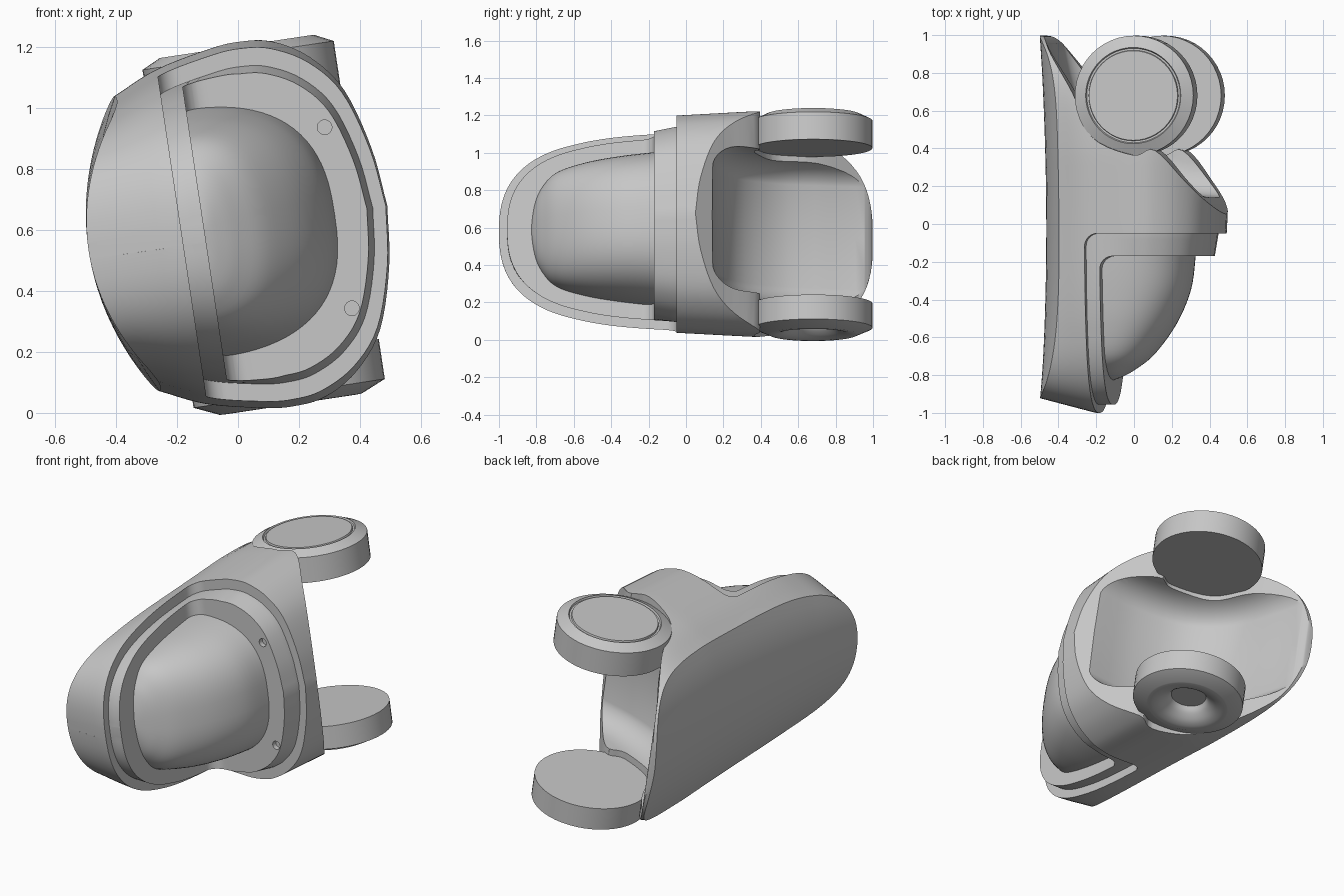
import bpy, bmesh, math
from mathutils import Matrix, Vector

cube = bpy.data.objects.get("Cube")
if cube:
    bpy.data.objects.remove(cube, do_unlink=True)

gray = bpy.data.materials.new("plain_gray")
gray.use_nodes = True
gray.diffuse_color = (0.57, 0.57, 0.57, 1)
gray.node_tree.nodes["Principled BSDF"].inputs["Base Color"].default_value = (0.57, 0.57, 0.57, 1)

# The whole part leans sideways about the y axis
LEAN = Matrix.Translation((0, 0, 0.605)) @ Matrix.Rotation(-0.15, 4, 'Y')


def clamp(v):
    return max(0.0, min(1.0, v))


def smooth(pts, n=5):
    """Catmull-Rom curve through the points."""
    p = [Vector(q) for q in pts]
    p = [2 * p[0] - p[1]] + p + [2 * p[-1] - p[-2]]
    out = []
    for i in range(1, len(p) - 2):
        a, b, c, d = p[i - 1:i + 3]
        for k in range(n):
            t = k / n
            out.append(0.5 * (2 * b + (c - a) * t + (2 * a - 5 * b + 4 * c - d) * t * t
                              + (3 * b - a - 3 * c + d) * t ** 3))
    return out + [p[-2]]


def finish(bm, name):
    bmesh.ops.recalc_face_normals(bm, faces=bm.faces)
    if bm.calc_volume(signed=True) < 0:
        bmesh.ops.reverse_faces(bm, faces=bm.faces)
    mesh = bpy.data.meshes.new(name)
    bm.to_mesh(mesh)
    bm.free()
    mesh.materials.append(gray)
    ob = bpy.data.objects.new(name, mesh)
    bpy.context.collection.objects.link(ob)
    return ob


def loft(name, rings):
    bm = bmesh.new()
    rows = [[bm.verts.new(p) for p in ring] for ring in rings]
    for a, b in zip(rows, rows[1:]):
        for i in range(len(a)):
            j = (i + 1) % len(a)
            bm.faces.new((a[i], a[j], b[j], b[i]))
    bm.faces.new(rows[0])
    bm.faces.new(rows[-1])
    return finish(bm, name)


def prism(name, profile):
    return loft(name, [[(x, y, z) for x, y in profile] for z in (-1, 1)])


def lathe(name, profile, center, steps=48):
    bm = bmesh.new()
    vs = [bm.verts.new((r, 0, z)) for r, z in profile]
    es = [bm.edges.new(e) for e in zip(vs, vs[1:])]
    bmesh.ops.spin(bm, geom=vs + es, axis=(0, 0, 1), cent=(0, 0, 0),
                   angle=math.tau, steps=steps)
    bmesh.ops.remove_doubles(bm, verts=bm.verts, dist=0.0001)
    bmesh.ops.translate(bm, verts=bm.verts, vec=center)
    return finish(bm, name)


def cut(ob, cutters):
    """Subtract each cutter, using the first solver that leaves a solid."""
    for c in cutters:
        c.hide_render = True
        mod = ob.modifiers.new("cut", 'BOOLEAN')
        mod.operation, mod.object = 'DIFFERENCE', c
        for solver in ('EXACT', 'MANIFOLD', 'FLOAT'):
            mod.solver = solver
            bpy.context.view_layer.update()
            ev = ob.evaluated_get(bpy.context.evaluated_depsgraph_get())
            mesh = bpy.data.meshes.new_from_object(ev)
            if len(mesh.polygons) > 50:
                break
        ob.modifiers.clear()
        if len(mesh.polygons) > 50:
            ob.data = mesh
        bpy.data.objects.remove(c, do_unlink=True)


# Shell section: bowed back plus rounded sides and front
EDGE = .49
side = smooth([(-.33, EDGE), (-.185, .555), (0, .597), (.1, .605), (.2, .59), (.32, .525),
               (.42, .405), (.485, .2), (.51, 0)], 5)
section = [(p.x, p.y, 0) for p in side] + [(p.x, -p.y, 0) for p in side[-2::-1]]
section += [(0, EDGE * k / 8, 1) for k in range(-7, 8)]


def shell_ring(y, su, sw):
    f = max(.06, max(0, 1 - abs(y) ** (3.4 if y < 0 else 6.5)) ** 0.4)
    taper = 1 + .09 * (max(-.6, min(.38, y)) - .38)
    draft = .25 * clamp((-.05 - y) / .15) * .15
    ring = []
    for u, w, on_back in section:
        if on_back:
            u = -.46 + .13 * (w / EDGE) ** 2 * f * f
        else:
            u -= .13 * (1 - f * f) * clamp((-.185 - u) / .145)
        u -= .035 * y * y * clamp(-u / .46)
        slant = .26 * max(0, -u - .2) * clamp(-y) ** 4
        lean_in = taper - draft * clamp((u + .1) / .2)
        if u > 0:
            u *= lean_in
        ring.append((u * su, (y + slant) * (su + 1) / 2, w * f * sw * lean_in))
    return ring


def shell(name, su, sw, y_end):
    n = 60
    a1 = math.acos(-y_end)
    return loft(name, [shell_ring(-math.cos(a1 * i / n), su, sw) for i in range(n + 1)])


def step_cutter(u, y, r):
    """Removes the front corner, leaving an L with a rounded inside corner."""
    arc = [(u + r - r * math.cos(t), y - r + r * math.sin(t))
           for t in [math.pi / 2 * k / 8 for k in range(9)]]
    return prism("step_cutter", [(u, -1.4)] + arc + [(1, y), (1, -1.4)])


HUB = (.085, .68, .012)
R = .317

# Outer shell with open joint socket
body = shell("outer_shell", 1, 1, 1)
arm_curve = smooth([(-.6, 1.0), (-.49, .998), (-.445, .98), (-.39, .9), (-.25, .69), (-.14, .46),
                    (.085, .365), (.2, .39), (.36, .21), (.52, .02), (.62, -.1)], 5)
arm_cut = prism("arm_cutter", [(p.x, p.y) for p in arm_curve] + [(1.3, -.1), (1.3, 1.5), (-.6, 1.5)])

# Socket hollow, rounded towards its two side walls
cave_curve = smooth([(-.44, 1.1), (-.425, .95), (-.38, .75), (-.3, .48), (-.12, .27),
                     (.15, .17), (.42, .14)], 4)
cave_rings = []
for k in range(-8, 9):
    a = math.pi / 2 * (1 - abs(k) / 8)
    w = math.copysign(.25 + .14 * math.cos(a), k) if k else 0
    d = .14 * (1 - math.sin(a))
    cave_rings.append([(p.x + d, p.y + d, w) for p in cave_curve]
                      + [(1.6, .14 + d, w), (1.6, 1.6, w), (-.44 + d, 1.6, w)])
cavity = loft("cavity_cutter", cave_rings)
cut(body, [step_cutter(-.185, -.05, .07), arm_cut, cavity])

# Inset stepped frame with two small pin holes
frame = shell("inner_frame", .913, .9, .05)
pins = []
for s in (-1, 1):
    pin = lathe("pin_cutter", [(0, -.03), (.024, -.03), (.024, .03), (0, .03)], (0, 0, 0), 20)
    pin.data.transform(Matrix.Translation((.33, -.17, .3 * s - .015)) @ Matrix.Rotation(math.pi / 2, 4, 'X'))
    pins.append(pin)
cut(frame, [step_cutter(-.11, -.17, .07)] + pins)

# Rounded front dome
rows = smooth([(-.1, .325, .41), (-.17, .32, .41), (-.35, .295, .39), (-.53, .218, .36),
               (-.69, .1, .31), (-.77, 0, .23), (-.81, -.07, .14), (-.83, -.12, .02)], 5)
rings = []
for y, front, half in rows:
    ring = []
    for k in range(41):
        t = math.pi * (k / 40 - .5)
        c, s = max(0, math.cos(t)), math.sin(t)
        ring.append((-.15 + (front + .15) * c ** .77, y, half * math.copysign(abs(s) ** .77, s)))
    rings.append(ring)
dome = loft("front_dome", rings)

# Joint discs: capped on top, dished underneath
top_disc = lathe("upper_joint_disc", [(0, .4), (R, .4), (R, .548), (.255, .578), (.25, .568),
                                      (.24, .568), (.237, .578), (0, .578)], HUB)
dish = smooth([(.1, -.535), (.12, -.565), (.16, -.595), (.2, -.608), (.235, -.608)], 4)
low_disc = lathe("lower_joint_disc", [(0, -.44), (R, -.44), (R, -.572)]
                 + [(p.x, p.y) for p in reversed(dish)] + [(0, -.535)], HUB)

# Lean everything and shade smooth
for ob in (body, frame, dome, top_disc, low_disc):
    ob.data.transform(LEAN)
    bpy.ops.object.select_all(action='DESELECT')
    ob.select_set(True)
    bpy.context.view_layer.objects.active = ob
    bpy.ops.object.shade_smooth_by_angle(angle=math.radians(32))
